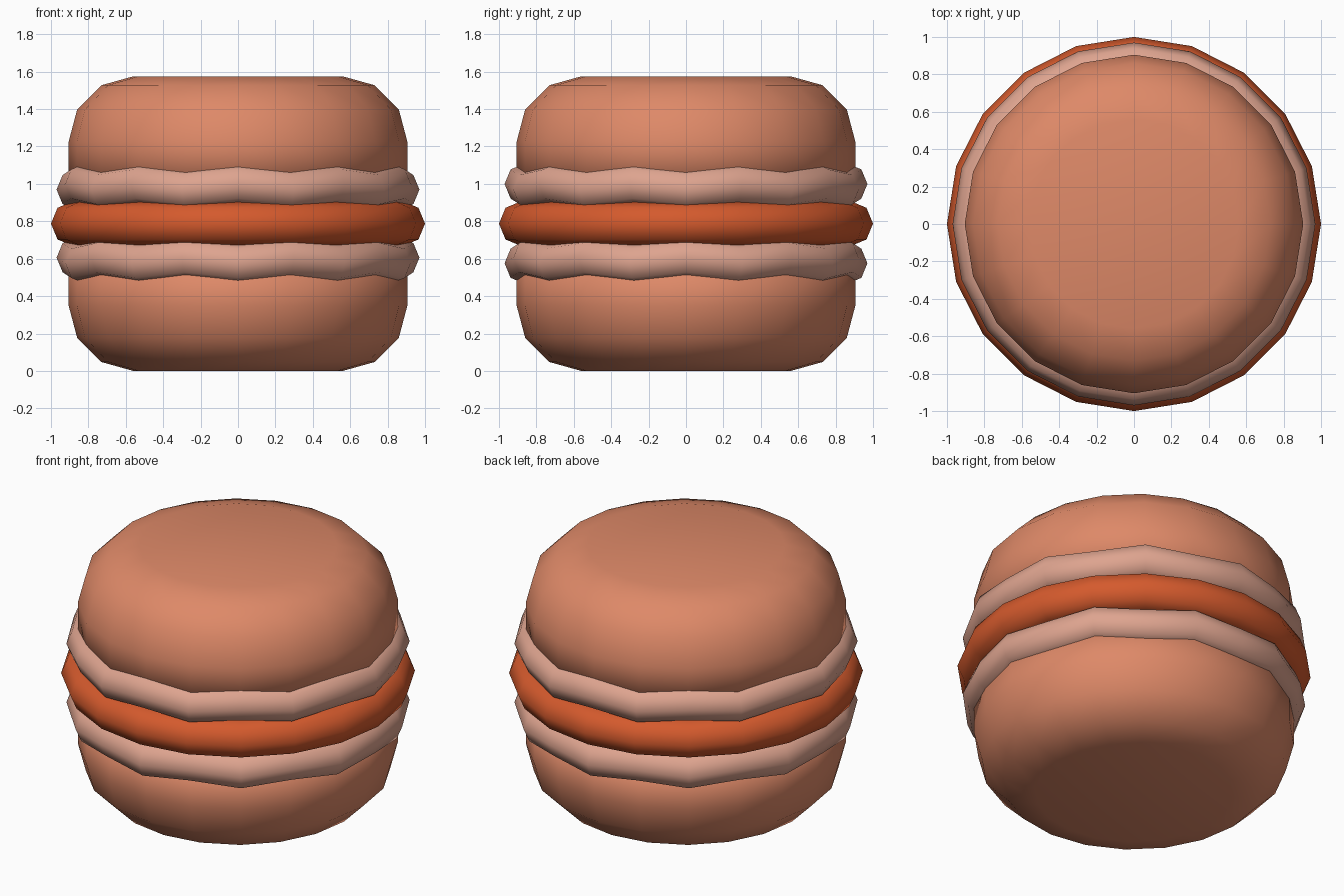
import bpy, bmesh, math

if "Cube" in bpy.data.objects:
    bpy.data.objects.remove(bpy.data.objects["Cube"])

SIDES = 20
MID = 0.7875          # height of the symmetry plane


def material(name, rgb):
    m = bpy.data.materials.new(name)
    m.diffuse_color = (*rgb, 1)
    m.use_nodes = True
    m.node_tree.nodes["Principled BSDF"].inputs["Base Color"].default_value = m.diffuse_color
    return m


def lathe(name, profile, mat, closed=False, wave=0.0):
    """Spin (radius, z) points; wave lifts every other column of vertices."""
    bm = bmesh.new()
    cols = []
    for k in range(SIDES):
        a = 2 * math.pi * k / SIDES - math.pi / 2
        lift = wave if k % 2 == 0 else -wave
        cols.append([bm.verts.new((r * math.cos(a), r * math.sin(a), z + lift))
                     for r, z in profile])
    n = len(profile)
    for k in range(SIDES):
        a, b = cols[k], cols[(k + 1) % SIDES]
        for i in range(n if closed else n - 1):
            j = (i + 1) % n
            bm.faces.new((a[i], b[i], b[j], a[j]))
    if not closed:     # flat caps
        bm.faces.new([c[0] for c in cols])
        bm.faces.new([c[-1] for c in cols])
    bmesh.ops.recalc_face_normals(bm, faces=bm.faces)
    me = bpy.data.meshes.new(name)
    bm.to_mesh(me)
    bm.free()
    me.materials.append(mat)
    me.shade_smooth()
    ob = bpy.data.objects.new(name, me)
    bpy.context.collection.objects.link(ob)
    return ob


def ring(major, minor, z):
    """Eight-sided ring cross-section."""
    return [(major + minor * math.cos(math.pi * i / 4),
             z + minor * math.sin(math.pi * i / 4)) for i in range(8)]


shell = material("baked shell", (0.73, 0.25, 0.138))
foot = material("pale ruffle", (0.73, 0.37, 0.275))
cream = material("orange filling", (0.66, 0.102, 0.026))

# Rounded shells, mirrored about the middle
half = [(0.56, 0.7875), (0.73, 0.74), (0.86, 0.61), (0.905, 0.44), (0.905, 0.2)]
for label, s in (("top", 1), ("bottom", -1)):
    lathe(label + "_shell", [(r, MID + s * z) for r, z in half], shell)
    # Wavy ruffle under each shell
    lathe(label + "_ruffle", ring(0.86, 0.11, MID + s * 0.197), foot,
          closed=True, wave=s * 0.015)

# Filling
lathe("filling", ring(0.88, 0.12, MID), cream, closed=True)
